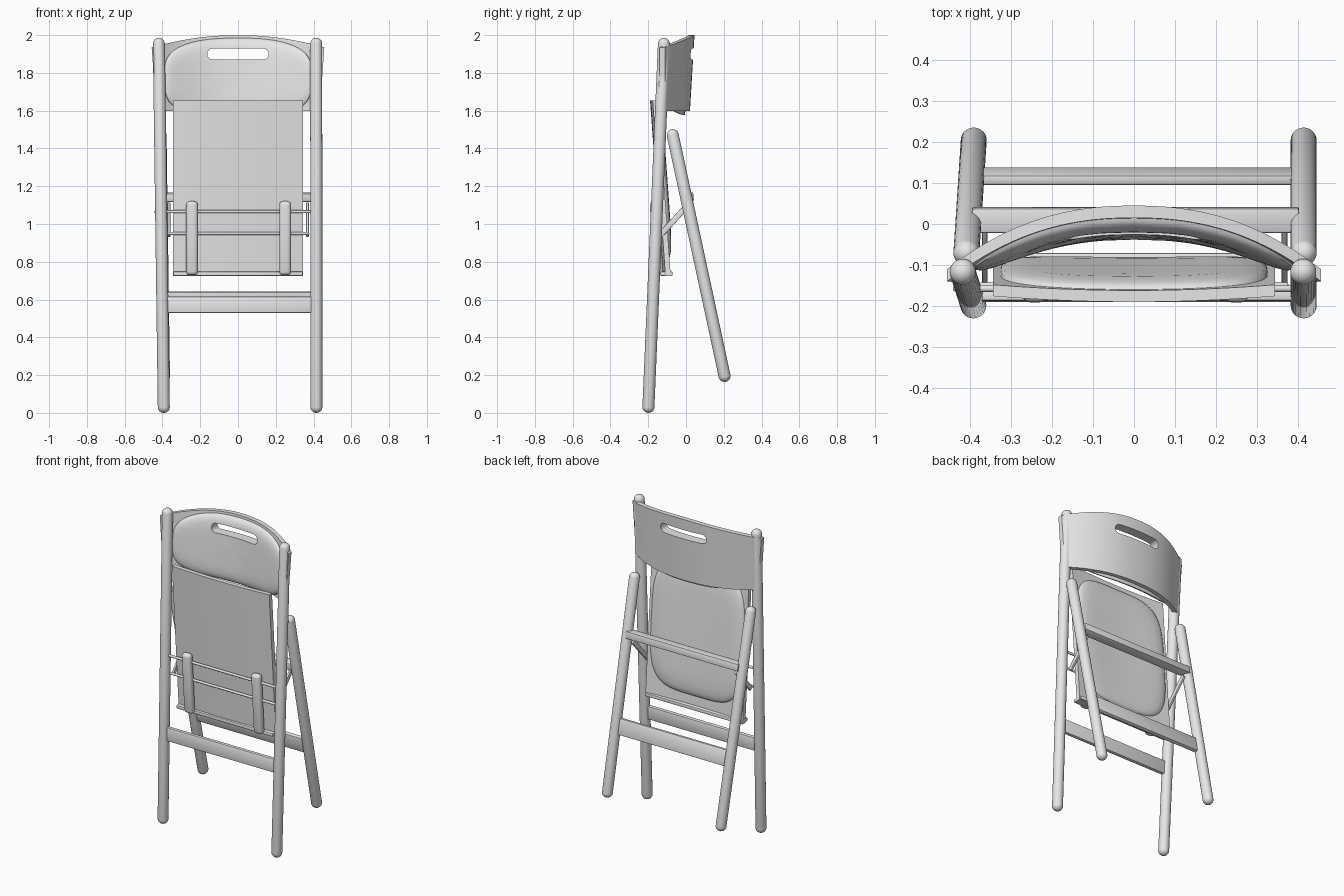
import bpy, bmesh, math
from mathutils import Vector, Matrix

if "Cube" in bpy.data.objects:
    bpy.data.objects.remove(bpy.data.objects["Cube"])

grey = bpy.data.materials.new("light grey")
grey.diffuse_color = (0.8, 0.8, 0.8, 1)
grey.use_nodes = True
grey.node_tree.nodes["Principled BSDF"].inputs["Base Color"].default_value = grey.diffuse_color


def finish(name, bm, angle=40):
    bmesh.ops.recalc_face_normals(bm, faces=bm.faces[:])
    me = bpy.data.meshes.new(name)
    bm.to_mesh(me)
    bm.free()
    me.materials.append(grey)
    ob = bpy.data.objects.new(name, me)
    bpy.context.collection.objects.link(ob)
    smooth(ob, angle)
    return ob


def smooth(ob, angle=40):
    bpy.ops.object.select_all(action='DESELECT')
    ob.select_set(True)
    bpy.context.view_layer.objects.active = ob
    bpy.ops.object.shade_smooth_by_angle(angle=math.radians(angle))


def capsule(name, a, b, r):
    """Round-ended pole between two end centres."""
    a, b = Vector(a), Vector(b)
    bm = bmesh.new()
    bmesh.ops.create_uvsphere(bm, u_segments=28, v_segments=13, radius=r)
    for v in bm.verts:
        if v.co.z > 0:
            v.co.z += (b - a).length
    rot = Vector((0, 0, 1)).rotation_difference(b - a).to_matrix().to_4x4()
    bmesh.ops.transform(bm, matrix=Matrix.Translation(a) @ rot, verts=bm.verts)
    return finish(name, bm, 60)


def box(name, centre, size, tilt=0, bevel=0.005, segs=2):
    """Bevelled box, tilted about the x axis."""
    bm = bmesh.new()
    bmesh.ops.create_cube(bm, size=1, matrix=Matrix.Diagonal((*size, 1)))
    bmesh.ops.bevel(bm, geom=bm.edges[:], offset=bevel, segments=segs,
                    profile=0.5, affect='EDGES')
    bmesh.ops.transform(bm, verts=bm.verts,
                        matrix=Matrix.Translation(centre) @ Matrix.Rotation(tilt, 4, 'X'))
    return finish(name, bm)


def sheet(name, nu, nv, front, back):
    """Closed curved panel between two surfaces over u, v in -1..1."""
    bm = bmesh.new()
    grids = [[[bm.verts.new(f(2 * i / nu - 1, 2 * j / nv - 1)) for j in range(nv + 1)]
              for i in range(nu + 1)] for f in (front, back)]
    for g in grids:
        for i in range(nu):
            for j in range(nv):
                bm.faces.new((g[i][j], g[i + 1][j], g[i + 1][j + 1], g[i][j + 1]))
    f, b = grids
    for i in range(nu):
        for j in (0, nv):
            bm.faces.new((f[i][j], f[i + 1][j], b[i + 1][j], b[i][j]))
    for j in range(nv):
        for i in (0, nu):
            bm.faces.new((f[i][j], f[i][j + 1], b[i][j + 1], b[i][j]))
    return finish(name, bm)


def cushion(name, cz, hw, hh, power, arc, base, bulge):
    """Rounded-square pad lying on y = base(x, z), swelling by bulge along y."""
    n, radii = 64, (0.99, 0.96, 0.9, 0.78, 0.6, 0.4, 0.2)
    bm = bmesh.new()

    def point(t, r, k):
        c, s = math.cos(t), math.sin(t)
        x = hw * r * math.copysign(abs(c) ** (2 / power), c)
        v = r * math.copysign(abs(s) ** (2 / power), s)
        z = cz + hh * v - arc * max(v, 0) * (x / hw) ** 2
        return bm.verts.new((x, base(x, z) + k * (1 - r ** 8) ** 0.5, z))

    def ring(r, k):
        return [point(2 * math.pi * i / n, r, k) for i in range(n)]

    rim = ring(1, 0)
    for k in (bulge, -0.1 * bulge):
        prev = rim
        for r in radii:
            cur = ring(r, k)
            for i in range(n):
                j = (i + 1) % n
                bm.faces.new((prev[i], prev[j], cur[j], cur[i]))
            prev = cur
        tip = point(0, 0, k)
        for i in range(n):
            bm.faces.new((prev[i], prev[(i + 1) % n], tip))
    return finish(name, bm, 50)


# Legs (left side leans slightly inward at the foot)
R = 0.032
capsule("front_leg_left", (-0.393, -0.199, R), (-0.419, -0.117, 1.953), R)
capsule("front_leg_right", (0.415, -0.199, R), (0.414, -0.117, 1.953), R)
capsule("rear_leg_left", (-0.392, 0.204, 0.196), (-0.41, -0.07, 1.47), R)
capsule("rear_leg_right", (0.415, 0.204, 0.196), (0.415, -0.07, 1.47), R)

# Cross bars
box("front_cross_bar", (0.01, -0.177, 0.572), (0.78, 0.025, 0.086), -0.04)
box("rear_cross_bar", (0.01, 0.117, 0.593), (0.78, 0.025, 0.1), 0.21)
box("rear_upper_bar", (0.004, 0.01, 1.142), (0.8, 0.06, 0.045), 0.1)


# Folded seat: bowed board, lip and cushion facing the back
def seat_front(x, z):
    return -0.123 - 0.073 * (z - 0.73) + 0.014 * (x / 0.345) ** 2


def seat_point(u, v, d):
    x, z = 0.345 * u, 1.19 + 0.465 * v
    return (x, seat_front(x, z) + d, z)


sheet("seat_board", 16, 8, lambda u, v: seat_point(u, v, 0),
      lambda u, v: seat_point(u, v, 0.028))
box("seat_lip", (0, -0.104, 0.737), (0.685, 0.066, 0.022))
cushion("seat_cushion", 1.215, 0.328, 0.41, 4, 0.0,
        lambda x, z: seat_front(x, z) + 0.026, 0.03)

# Hinge blocks, rods and folding links
for side, x in (("left", -0.243), ("right", 0.25)):
    box("hinge_block_" + side, (x, -0.156, 0.925), (0.062, 0.046, 0.392), 0.073, 0.02, 4)
capsule("upper_rod", (-0.435, -0.158, 1.065), (0.435, -0.158, 1.065), 0.008)
capsule("lower_rod", (-0.37, -0.15, 0.95), (0.37, -0.15, 0.95), 0.008)
for side, x in (("left", -0.365), ("right", 0.368)):
    box("folding_link_" + side, (x, -0.062, 1.022), (0.014, 0.03, 0.225),
        -math.atan2(0.15, 0.165), 0.004)


# Curved backrest: shell and front pad
def back_rear(x, z):
    return 0.045 - 0.15 * (abs(x) / 0.455) ** 2.3 - 0.06 * (2 - z)


def shell_point(u, v, d):
    t = (v + 1) / 2
    x = u * (0.433 + 0.024 * t)
    z = 1.597 + t * (0.403 - 0.065 * u * u)
    return (x, back_rear(x, z) - d, z)


shell = sheet("backrest_shell", 40, 8, lambda u, v: shell_point(u, v, 0.03),
              lambda u, v: shell_point(u, v, 0))
pad = cushion("backrest_pad", 1.781, 0.392, 0.205, 3.6, 0.035,
              lambda x, z: back_rear(x, z) - 0.027, -0.036)

# Hand slot cut through both
bm = bmesh.new()
outline = []
for i in range(24):
    a = 2 * math.pi * (i + 0.5) / 24
    outline.append(bm.verts.new((math.copysign(0.133, math.cos(a)) + 0.03 * math.cos(a),
                                 -0.3, 1.9 + 0.03 * math.sin(a))))
face = bm.faces.new(outline)
ext = bmesh.ops.extrude_face_region(bm, geom=[face])
bmesh.ops.translate(bm, vec=(0, 0.6, 0),
                    verts=[g for g in ext["geom"] if isinstance(g, bmesh.types.BMVert)])
cutter = finish("slot_cutter", bm)
cutter.hide_render = True
for ob in (shell, pad):
    mod = ob.modifiers.new("slot", 'BOOLEAN')
    mod.operation, mod.solver, mod.object = 'DIFFERENCE', 'EXACT', cutter
    bpy.context.view_layer.objects.active = ob
    bpy.ops.object.modifier_apply(modifier=mod.name)
    smooth(ob)
bpy.data.objects.remove(cutter)
